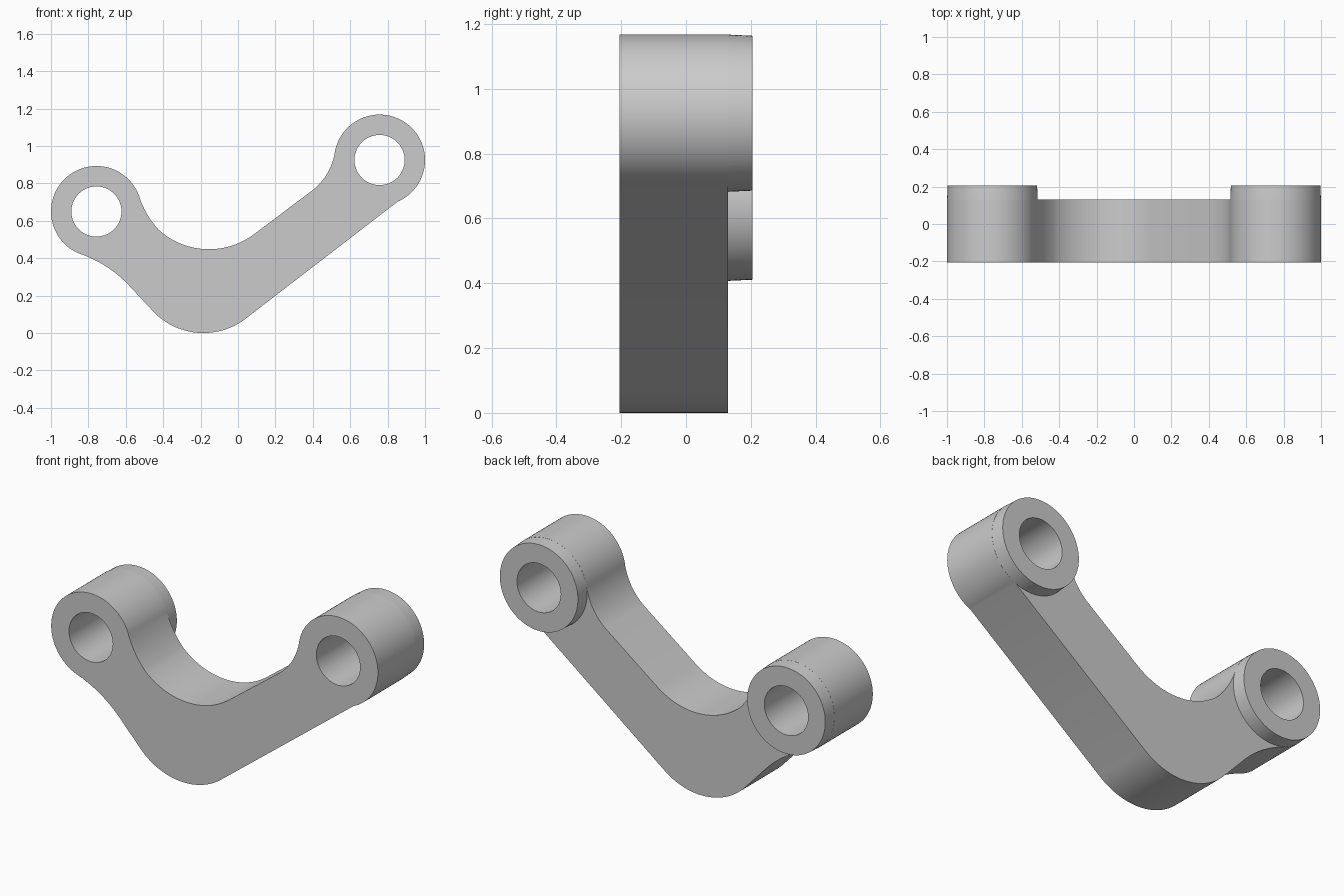
import bpy, bmesh, math
from mathutils import Vector, Matrix

if "Cube" in bpy.data.objects:
    bpy.data.objects.remove(bpy.data.objects["Cube"])

R_BOSS, R_HOLE = 0.243, 0.134
FRONT, ARM_BACK, BOSS_BACK = -0.205, 0.13, 0.205
LEFT, RIGHT = Vector((-0.757, 0.65)), Vector((0.757, 0.925))


def sweep(c, r, a0, a1, n=48):
    """Points on a circle from angle a0 to a1 in degrees (x, z plane)."""
    angles = [math.radians(a0 + (a1 - a0) * i / n) for i in range(n + 1)]
    return [Vector((c[0] + r * math.cos(a), c[1] + r * math.sin(a))) for a in angles]


def fillet(p, q, turn, n=14):
    """Inner points of an arc from p to q turning by the given degrees."""
    t = math.radians(turn)
    d = q - p
    c = (p + q) / 2 + Vector((-d.y, d.x)) / (2 * math.tan(t / 2))
    return [c + Matrix.Rotation(t * i / n, 2) @ (p - c) for i in range(1, n)]


def loft(name, sections):
    """Solid through matching outlines, each given as (points, y)."""
    bm = bmesh.new()
    rings = [[bm.verts.new((p[0], y, p[1])) for p in pts] for pts, y in sections]
    n = len(rings[0])
    for a, b in zip(rings, rings[1:]):
        for i in range(n):
            j = (i + 1) % n
            bm.faces.new((a[i], a[j], b[j], b[i]))
    bm.faces.new(rings[0])
    bm.faces.new(rings[-1])
    bmesh.ops.recalc_face_normals(bm, faces=bm.faces)
    me = bpy.data.meshes.new(name)
    bm.to_mesh(me)
    bm.free()
    ob = bpy.data.objects.new(name, me)
    bpy.context.collection.objects.link(ob)
    return ob


def disc(c, r):
    return sweep(c, r, 0, 360, 96)[:-1]


# Bent arm outline, counterclockwise from the lower elbow
elbow = sweep((-0.185, 0.37), 0.37, 225.7, 307.7, 32)
right_eye = sweep(RIGHT, R_BOSS, -67, 168.6, 64)
valley = sweep((-0.155, 0.848), 0.40, 307.5, 228, 32)
left_eye = sweep(LEFT, R_BOSS, 22, 251.5, 64)
right_root, left_root = Vector((0.406, 0.769)), Vector((-0.588, 0.26))
outline = (elbow + right_eye
           + fillet(right_eye[-1], right_root, -41.6) + [right_root]
           + valley + fillet(valley[-1], left_eye[0], -26)
           + left_eye + fillet(left_eye[-1], left_root, -26) + [left_root])
arm = loft("bent_arm", [(outline, FRONT), (outline, ARM_BACK)])

# Raised boss ends on the back, then bores through both eyes
helpers = []
for side, c in (("left", LEFT), ("right", RIGHT)):
    boss = loft(side + "_boss", [(disc(c, 0.2425), 0.08), (disc(c, 0.2425), ARM_BACK),
                                 (disc(c, 0.239), BOSS_BACK)])
    bore = loft(side + "_bore_cutter", [(disc(c, R_HOLE), -0.3), (disc(c, R_HOLE), 0.3)])
    for tool, op in ((boss, 'UNION'), (bore, 'DIFFERENCE')):
        m = arm.modifiers.new(tool.name, 'BOOLEAN')
        m.operation, m.object, m.solver = op, tool, 'EXACT'
        tool.hide_render = True
        helpers.append(tool)

# Apply the cuts and shade smoothly with crisp edges
bpy.ops.object.select_all(action='DESELECT')
bpy.context.view_layer.objects.active = arm
arm.select_set(True)
for m in list(arm.modifiers):
    bpy.ops.object.modifier_apply(modifier=m.name)
for h in helpers:
    bpy.data.objects.remove(h)
bpy.ops.object.shade_smooth_by_angle(angle=math.radians(30))
